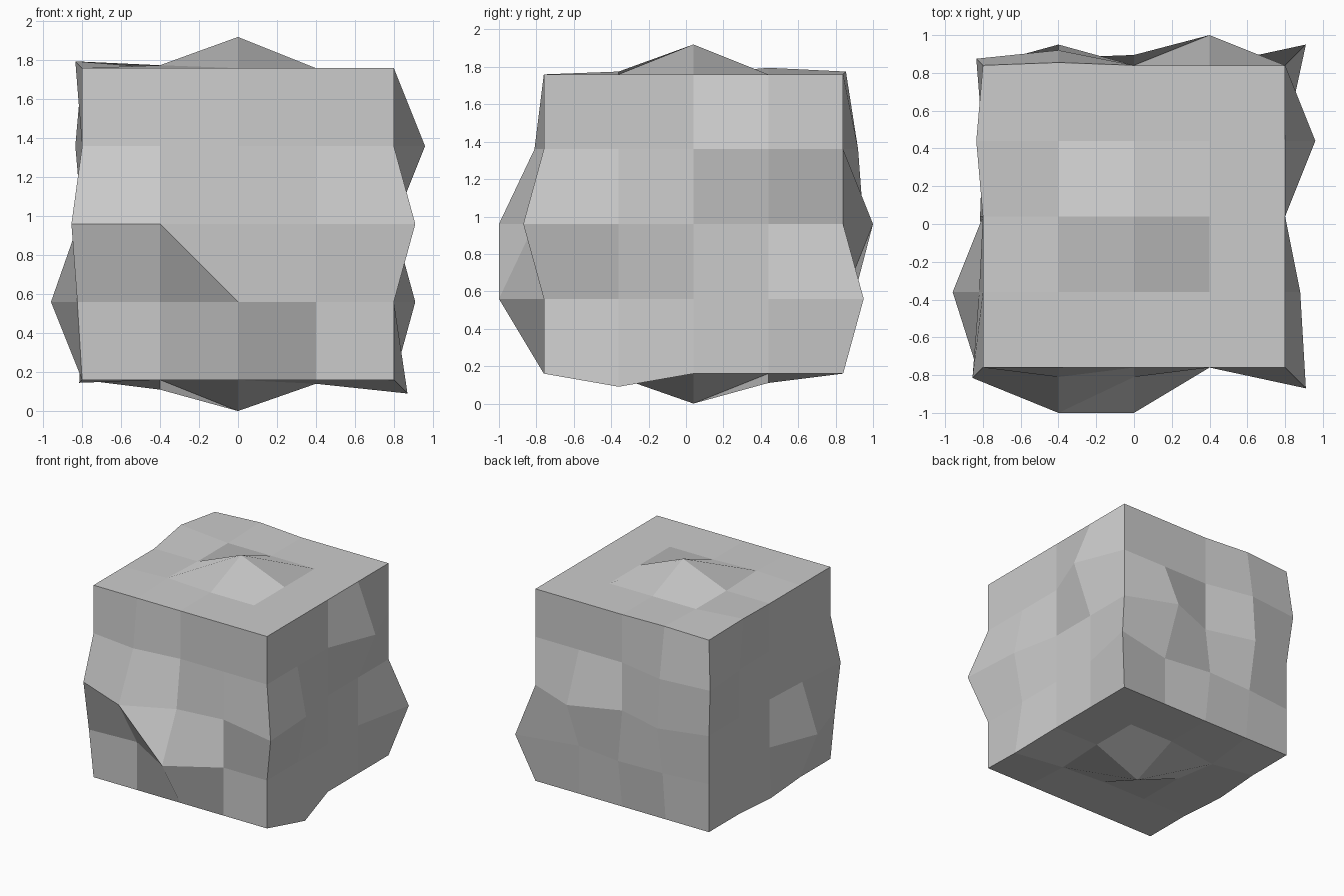
import bpy, bmesh
from mathutils import Vector

if "Cube" in bpy.data.objects:
    bpy.data.objects.remove(bpy.data.objects["Cube"])

CELL = 0.4
CENTRE = Vector((0, 0.04, 0.96))

# Outward push per exposed axis, keyed by grid position (-2..2 on each axis)
PUSH = {
    # front
    (-1, -2, 0): .24, (0, -2, -1): .24, (-1, -2, 1): .05, (0, -2, 0): .05,
    # right
    (2, 1, 1): .16, (2, -1, 0): .08,
    # back
    (1, 2, 0): .16, (-1, 2, 0): .11, (-1, 2, 1): .08, (0, 2, -1): .055, (-1, 2, -1): .04,
    # left
    (-2, -1, -1): .16, (-2, -1, 0): .02,
    # top and bottom
    (0, 0, 2): .16, (-1, -1, 2): .015, (0, 0, -2): .16, (-1, 1, -2): .05, (1, -1, -2): .02,
    # cube edges
    (2, -2, 0): .11, (2, 2, -1): .11, (2, -1, -2): .07, (-2, -2, 0): .055,
    (-2, -2, -1): .025, (-2, 2, 1): .035, (-2, 1, 2): .035, (-1, 2, 2): .015,
    (-2, 0, -2): .015,
}

# Cube with a 4 x 4 grid on every face
bm = bmesh.new()
bmesh.ops.create_cube(bm, size=4)
bmesh.ops.subdivide_edges(bm, edges=bm.edges[:], cuts=3, use_grid_fill=True)

# Push chosen grid points outwards
grid = {}
for v in bm.verts:
    key = tuple(round(c) for c in v.co)
    grid[key] = v
    d = PUSH.get(key, 0)
    out = Vector([(k > 1) - (k < -1) for k in key])
    v.co = CENTRE + Vector(key) * CELL + out * d

# Ridge joining the two tall front points
bmesh.ops.connect_verts(bm, verts=[grid[(-1, -2, 0)], grid[(0, -2, -1)]])
bmesh.ops.recalc_face_normals(bm, faces=bm.faces[:])

mesh = bpy.data.meshes.new("rough_block")
bm.to_mesh(mesh)
bm.free()
bpy.context.collection.objects.link(bpy.data.objects.new("rough_block", mesh))
